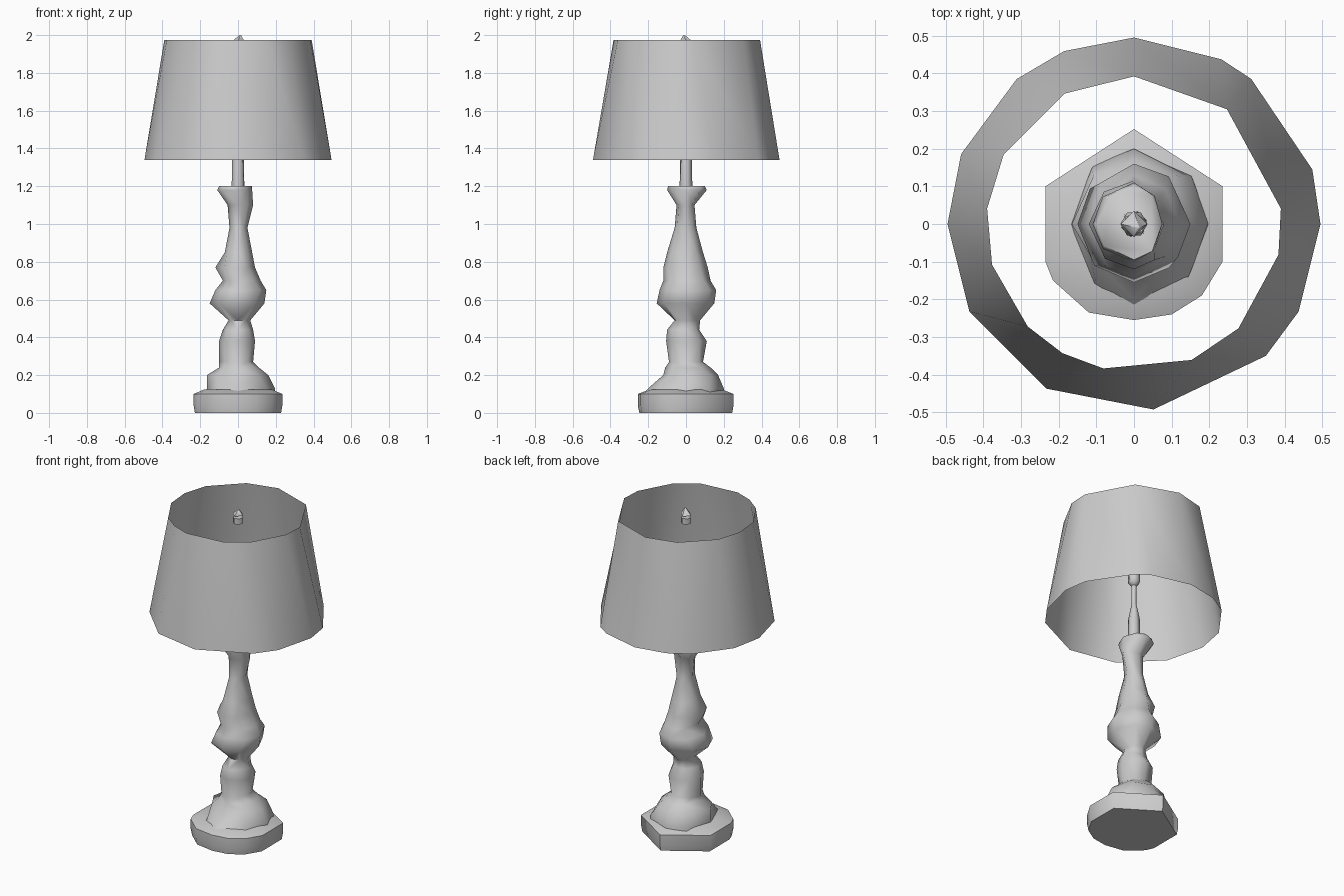
import bpy, bmesh, math, random
from math import radians, cos, sin, tau
from mathutils import Vector

random.seed(4)
cube = bpy.data.objects.get("Cube")
if cube:
    bpy.data.objects.remove(cube, do_unlink=True)

# single plain grey for the whole lamp
grey = bpy.data.materials.new("light grey")
grey.use_nodes = True
grey.diffuse_color = (0.6, 0.6, 0.6, 1)
shader = next(n for n in grey.node_tree.nodes if n.type == 'BSDF_PRINCIPLED')
shader.inputs["Base Color"].default_value = grey.diffuse_color


def turn(co):
    return math.atan2(co.y, co.x) % tau


def stitch(bm, low, high):
    """Join two rings of any point count with triangles, walking round by angle."""
    def ahead(ring, i):
        n = len(ring)
        return turn(ring[(i + 1) % n].co) + tau * ((i + 1) // n) if i < n else math.inf
    i = j = 0
    while i < len(low) or j < len(high):
        a, b = low[i % len(low)], high[j % len(high)]
        if ahead(low, i) <= ahead(high, j):
            i += 1
            bm.faces.new((a, low[i % len(low)], b))
        else:
            j += 1
            bm.faces.new((a, high[j % len(high)], b))


def skin(name, rings, capped=True, sharp=60):
    """Build a part from a stack of point rings."""
    bm = bmesh.new()
    loops = [[bm.verts.new(p) for p in sorted(ring, key=turn)] for ring in rings]
    for low, high in zip(loops, loops[1:]):
        stitch(bm, low, high)
    if capped:
        bm.faces.new(loops[0])
        bm.faces.new(loops[-1])
    bmesh.ops.recalc_face_normals(bm, faces=bm.faces)
    mesh = bpy.data.meshes.new(name)
    bm.to_mesh(mesh)
    bm.free()
    mesh.materials.append(grey)
    mesh.shade_smooth()
    mesh.set_sharp_from_angle(angle=radians(sharp))
    obj = bpy.data.objects.new(name, mesh)
    bpy.context.collection.objects.link(obj)
    return obj


def circle(radius, z, angles):
    return [Vector((radius * cos(radians(a)), radius * sin(radians(a)), z)) for a in angles]


def even(sides, offset=0):
    return [offset + 360 * k / sides for k in range(sides)]


def lump(z, left, right, front, back):
    """Uneven eight-point ring reaching a given distance on each side."""
    ring = []
    for k in range(8):
        a = k * tau / 8 + (random.uniform(-0.15, 0.15) if k % 2 else 0)
        c, s = cos(a), sin(a)
        ring.append(Vector((c * (right if c > 0 else left), s * (back if s > 0 else front), z)))
    return ring


# shade: open tapered drum with uneven facets
skin("lamp_shade", [
    circle(0.495, 1.34, [0, 17, 51, 62, 90, 112, 129, 158, 180, 208, 242, 276, 315, 332]),
    circle(0.392, 1.975, [6, 51, 90, 118, 152, 174, 196, 224, 241, 258, 293, 315, 348]),
], capped=False)

# base plinth: pointed at the back, rounded at the front
outline = [(0.235, 0.1), (0, 0.252), (-0.235, 0.1), (-0.235, -0.1), (-0.215, -0.15),
           (-0.12, -0.235), (0, -0.255), (0.1, -0.24), (0.18, -0.19), (0.235, -0.1)]


def plinth(scale, z):
    return [Vector((x * scale, y * scale, z)) for x, y in outline]


skin("base_plinth", [plinth(0.97, 0), plinth(1, 0.04), plinth(1, 0.1), plinth(0.75, 0.125)])

# turned column: height, then reach to left side, right side, front and back of the view
column = [
    (0.1, 0.17, 0.2, 0.23, 0.2),
    (0.13, 0.165, 0.195, 0.2, 0.2),
    (0.2, 0.165, 0.16, 0.12, 0.17),
    (0.24, 0.1, 0.11, 0.11, 0.13),
    (0.27, 0.1, 0.08, 0.09, 0.09),
    (0.38, 0.1, 0.09, 0.105, 0.11),
    (0.44, 0.08, 0.08, 0.1, 0.07),
    (0.49, 0.05, 0.065, 0.06, 0.075),
    (0.58, 0.15, 0.14, 0.155, 0.15),
    (0.65, 0.12, 0.15, 0.14, 0.16),
    (0.7, 0.08, 0.12, 0.12, 0.13),
    (0.77, 0.12, 0.09, 0.12, 0.115),
    (0.85, 0.07, 0.075, 0.1, 0.09),
    (0.98, 0.045, 0.05, 0.06, 0.055),
    (1.1, 0.055, 0.08, 0.05, 0.045),
    (1.18, 0.11, 0.075, 0.1, 0.11),
    (1.2, 0.1, 0.075, 0.095, 0.1),
]
skin("turned_column", [lump(*row) for row in column], sharp=75)

# stem rising out of the column, with the socket on top
skin("stem", [circle(r, z, even(6, 15)) for r, z in
              ((0.035, 1.19), (0.032, 1.34), (0.014, 1.43), (0.014, 1.57))])
skin("socket", [circle(r, z, even(6)) for r, z in
                ((0.015, 1.55), (0.036, 1.575), (0.036, 1.62), (0.02, 1.66))])

# finial: a small collar with a tilted tip above it
skin("finial_collar", [circle(r, z, even(6, 20)) for r, z in ((0.03, 1.915), (0.03, 1.95))])
tip = skin("finial_tip", [circle(r, z, even(4)) for r, z in ((0.035, 1.965), (0.004, 2.0))])
for vert in tip.data.vertices:
    if vert.co.z > 1.98:
        vert.co.x += 0.012
        vert.co.y -= 0.01
